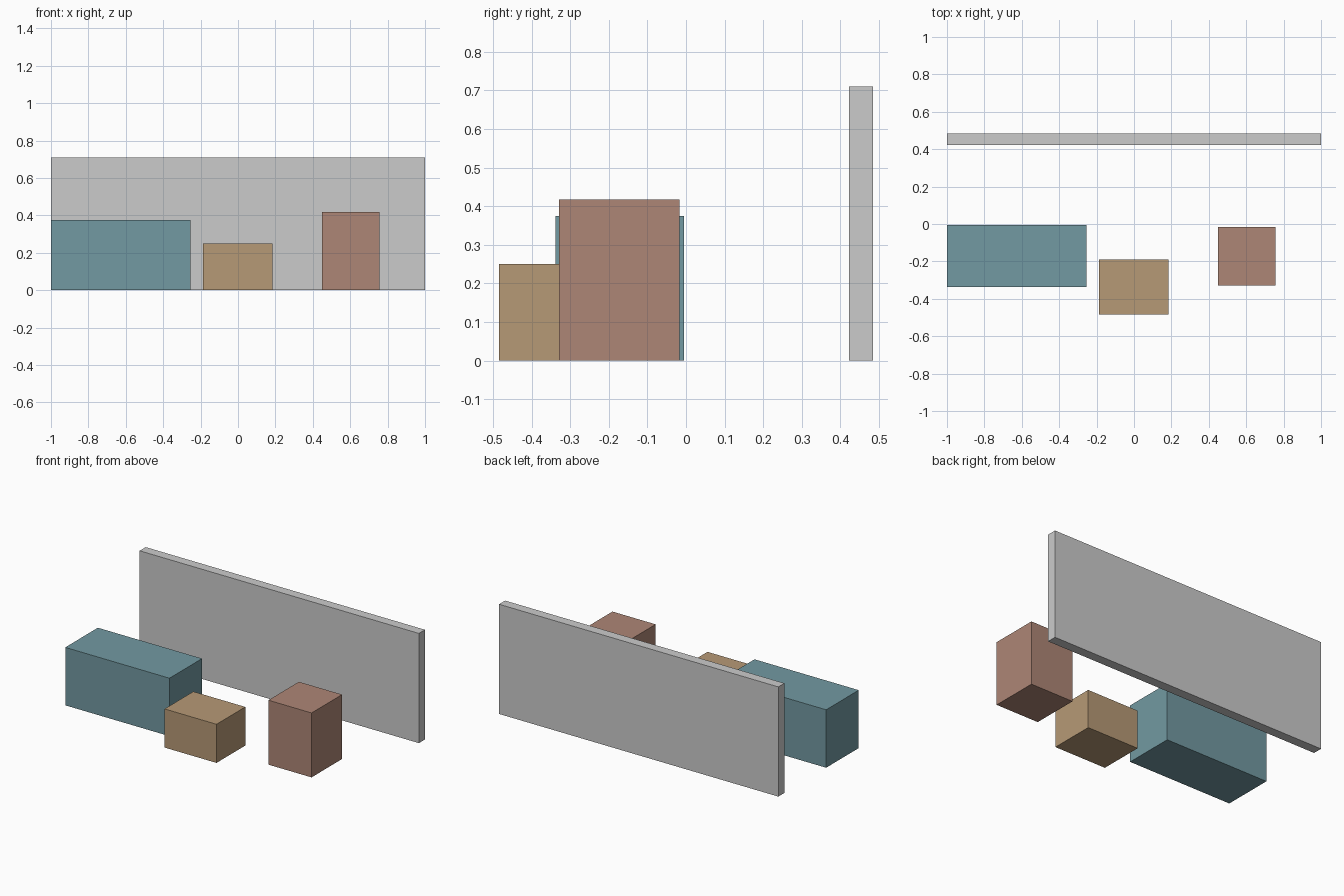
import bpy
import bmesh
from mathutils import Vector

if "Cube" in bpy.data.objects:
    bpy.data.objects.remove(bpy.data.objects["Cube"])


def box(name, lo, hi, color=None):
    """Axis-aligned block between two opposite corners."""
    lo, hi = Vector(lo), Vector(hi)
    bm = bmesh.new()
    bmesh.ops.create_cube(bm, size=1.0)
    bmesh.ops.scale(bm, vec=hi - lo, verts=bm.verts)
    mesh = bpy.data.meshes.new(name)
    bm.to_mesh(mesh)
    bm.free()
    obj = bpy.data.objects.new(name, mesh)
    obj.location = (lo + hi) / 2
    bpy.context.collection.objects.link(obj)
    if color:
        mat = bpy.data.materials.new(name + "_colour")
        mat.diffuse_color = (*color, 1.0)
        mat.use_nodes = True
        mat.node_tree.nodes["Principled BSDF"].inputs["Base Color"].default_value = mat.diffuse_color
        mesh.materials.append(mat)
    return obj


# Tall thin wall at the back
box("back_wall", (-1.0, 0.422, 0), (1.0, 0.484, 0.71))

# Three free-standing blocks in front of the wall
box("long_block", (-1.0, -0.338, 0), (-0.254, -0.005, 0.375), (0.17, 0.32, 0.36))
box("low_block", (-0.187, -0.484, 0), (0.185, -0.19, 0.25), (0.47, 0.32, 0.18))
box("tall_block", (0.448, -0.329, 0), (0.757, -0.017, 0.417), (0.42, 0.24, 0.18))
